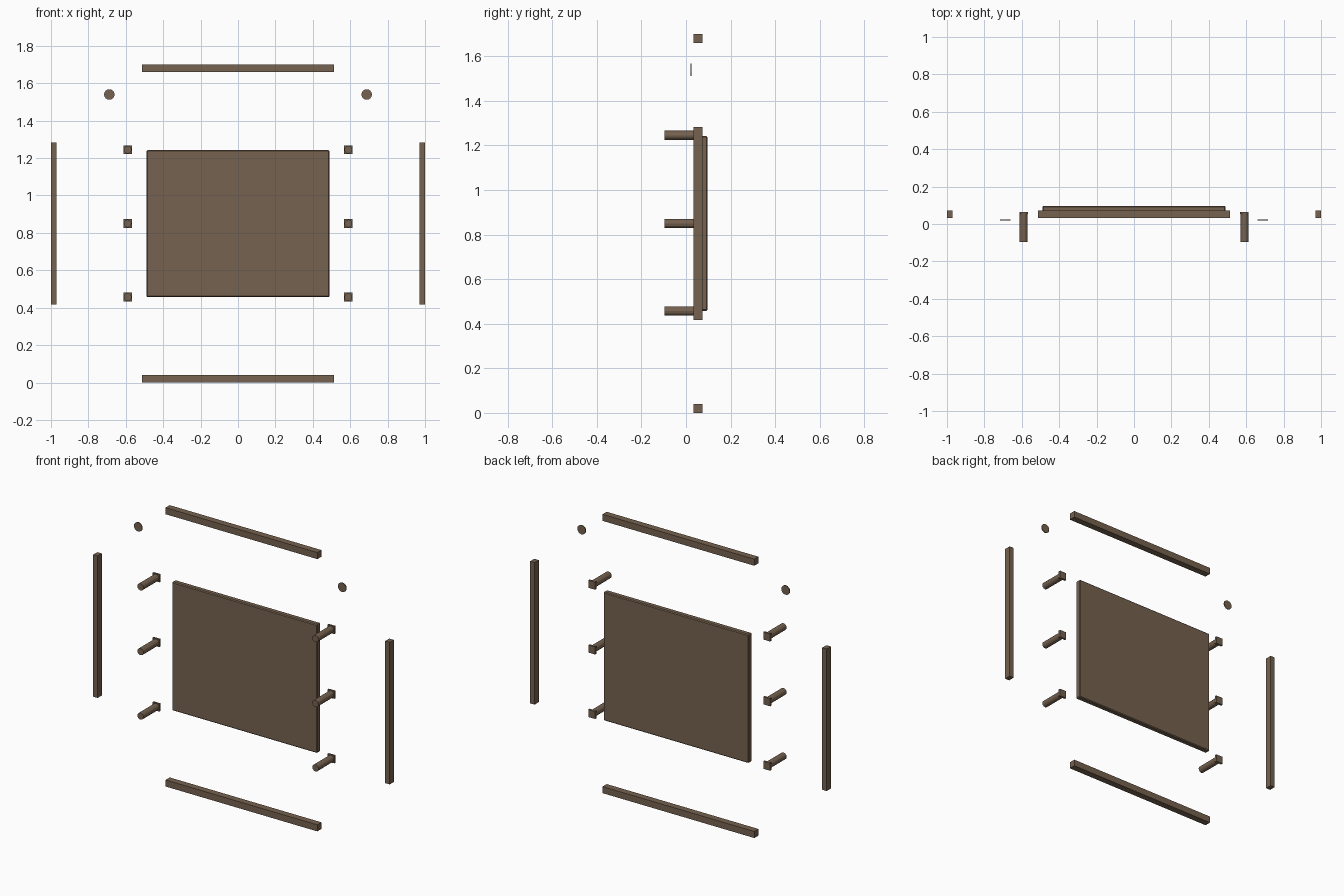
import bpy
import bmesh
from math import pi
from mathutils import Matrix, Vector

cube = bpy.data.objects.get("Cube")
if cube:
    bpy.data.objects.remove(cube, do_unlink=True)

# Single brown finish shared by every part
brown = bpy.data.materials.new("dark_brown")
colour = (0.18, 0.122, 0.08, 1)
brown.diffuse_color = colour
brown.use_nodes = True
shader = brown.node_tree.nodes["Principled BSDF"]
shader.inputs["Base Color"].default_value = colour
shader.inputs["Roughness"].default_value = 0.8


def add_box(bm, centre, size):
    matrix = Matrix.Translation(centre) @ Matrix.Diagonal((*size, 1))
    bmesh.ops.create_cube(bm, size=1, matrix=matrix)


def add_cylinder(bm, centre, radius, length, sides):
    """Cylinder whose axis runs front to back."""
    matrix = Matrix.Translation(centre) @ Matrix.Rotation(pi / 2, 4, "X")
    bmesh.ops.create_cone(bm, cap_ends=True, segments=sides, radius1=radius,
                          radius2=radius, depth=length, matrix=matrix)


def finish(name, bm, location):
    mesh = bpy.data.meshes.new(name)
    bm.to_mesh(mesh)
    bm.free()
    mesh.materials.append(brown)
    obj = bpy.data.objects.new(name, mesh)
    obj.location = location
    bpy.context.collection.objects.link(obj)
    return obj


def box(name, location, size):
    bm = bmesh.new()
    add_box(bm, (0, 0, 0), size)
    return finish(name, bm, location)


MID_Z = 0.85
RAIL_Y = 0.053

# Centre panel with softened edges
panel = box("panel", (0, 0.08, MID_Z), (0.98, 0.034, 0.784))
bevel = panel.modifiers.new("edge_bevel", "BEVEL")
bevel.width = 0.005
bevel.segments = 1

# Horizontal frame rails
for name, z in (("bottom_rail", 0.02), ("top_rail", 1.68)):
    box(name, (0, RAIL_Y, z), (1.024, 0.04, 0.04))

for side, sign in (("left", 1), ("right", -1)):
    # Upright frame rail
    box(side + "_rail", (sign * 0.985, RAIL_Y, MID_Z), (0.03, 0.04, 0.866))

    # Thin round cap
    bm = bmesh.new()
    add_cylinder(bm, Vector(), 0.028, 0.005, 16)
    finish(side + "_cap", bm, (sign * 0.688, 0.022, 1.54))

    # Pegs: round shaft with a square plate at the back
    for level, z in (("lower", 0.457), ("middle", MID_Z), ("upper", 1.245)):
        bm = bmesh.new()
        add_cylinder(bm, (0, -0.022, 0), 0.021, 0.15, 12)
        add_box(bm, (0, 0.059, 0), (0.046, 0.012, 0.046))
        finish(f"{side}_{level}_peg", bm, (sign * 0.59, 0, z))
